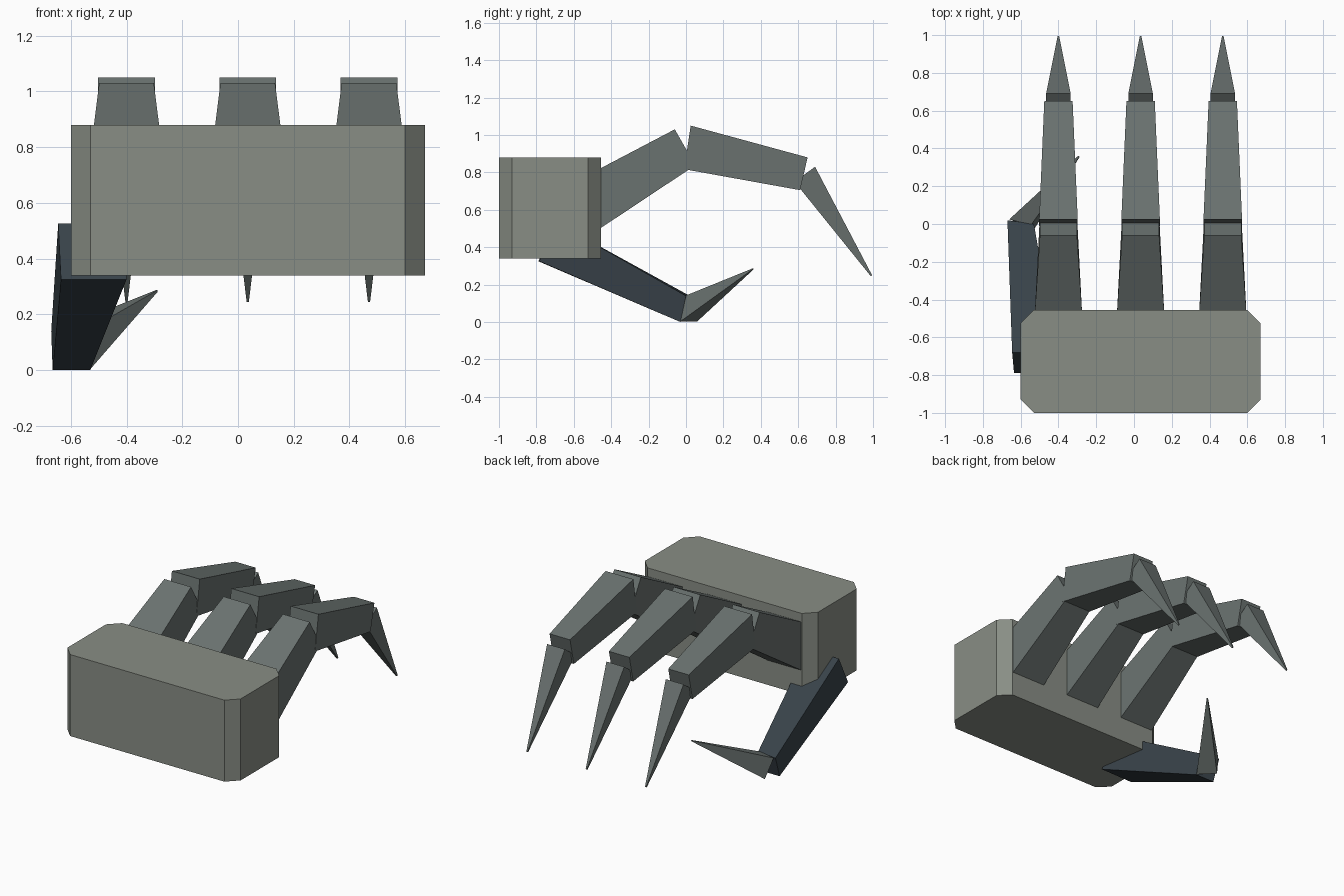
import bpy, bmesh

if "Cube" in bpy.data.objects:
    bpy.data.objects.remove(bpy.data.objects["Cube"])


def material(name, rgb):
    m = bpy.data.materials.new(name)
    m.diffuse_color = (*rgb, 1)
    m.use_nodes = True
    m.node_tree.nodes["Principled BSDF"].inputs["Base Color"].default_value = m.diffuse_color
    return m


PALM = material("palm_grey", (0.25, 0.27, 0.235))
FINGER = material("finger_grey", (0.145, 0.17, 0.163))
THUMB = material("thumb_slate", (0.04, 0.055, 0.067))


def finish(name, bm, mat):
    bmesh.ops.recalc_face_normals(bm, faces=bm.faces)
    mesh = bpy.data.meshes.new(name)
    bm.to_mesh(mesh)
    bm.free()
    mesh.materials.append(mat)
    obj = bpy.data.objects.new(name, mesh)
    bpy.context.collection.objects.link(obj)


def loft(name, start, end, mat):
    """Closed solid between two rings of equal point count."""
    bm = bmesh.new()
    a = [bm.verts.new(p) for p in start]
    b = [bm.verts.new(p) for p in end]
    bm.faces.new(a)
    bm.faces.new(b[::-1])
    for i in range(len(a)):
        j = (i + 1) % len(a)
        bm.faces.new((a[i], b[i], b[j], a[j]))
    finish(name, bm, mat)


def cross_section(x, half, top, bottom):
    """Four-sided section from its top and bottom (y, z) points."""
    return [(x - half, *top), (x + half, *top),
            (x + half, *bottom), (x - half, *bottom)]


# Palm block with chamfered vertical corners
x0, x1, y0, y1, c = -0.60, 0.67, -1.0, -0.455, 0.07
outline = [(x0 + c, y0), (x1 - c, y0), (x1, y0 + c), (x1, y1 - c),
           (x1 - c, y1), (x0 + c, y1), (x0, y1 - c), (x0, y0 + c)]
loft("palm", [(x, y, 0.34) for x, y in outline],
     [(x, y, 0.88) for x, y in outline], PALM)

# Finger parts: (half width, top, bottom) at each end
PARTS = {
    "knuckle": ((0.125, (-0.47, 0.815), (-0.47, 0.493)),
                (0.098, (-0.06, 1.03), (0.05, 0.838))),
    "middle": ((0.102, (0.025, 1.05), (-0.01, 0.817)),
               (0.075, (0.65, 0.88), (0.61, 0.705))),
    "claw": ((0.065, (0.69, 0.83), (0.58, 0.75)),
             (0.004, (0.995, 0.25), (0.988, 0.245))),
}
for n, x in enumerate((-0.40, 0.035, 0.47), 1):
    for part, (start, end) in PARTS.items():
        loft(f"finger_{n}_{part}", cross_section(x, *start),
             cross_section(x, *end), FINGER)

# Thumb base reaching out from under the palm
loft("thumb_base",
     [(-0.645, -0.68, 0.525), (-0.41, -0.68, 0.525),
      (-0.40, -0.785, 0.325), (-0.635, -0.79, 0.325)],
     [(-0.67, 0.02, 0.14), (-0.53, 0.0, 0.14),
      (-0.53, -0.03, 0.0), (-0.665, -0.03, 0.0)], THUMB)

# Thumb claw curling inward
loft("thumb_claw",
     [(-0.66, 0.025, 0.14), (-0.545, -0.005, 0.14),
      (-0.53, -0.03, 0.003), (-0.62, 0.06, 0.003)],
     [(-0.294, 0.362, 0.287), (-0.288, 0.357, 0.287),
      (-0.288, 0.355, 0.281), (-0.293, 0.361, 0.281)], FINGER)
